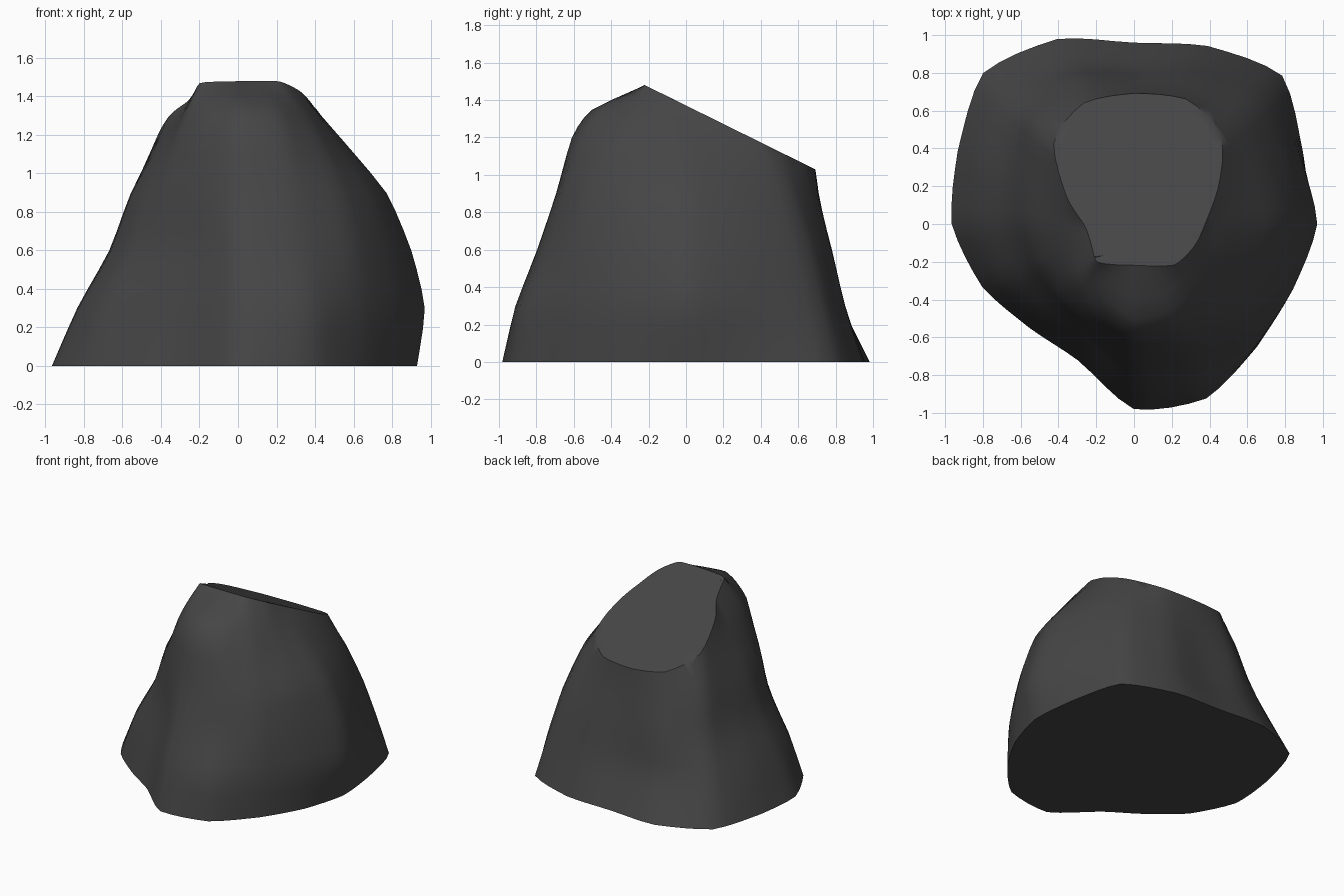
import bpy, bmesh, math
from mathutils import Vector

if "Cube" in bpy.data.objects:
    bpy.data.objects.remove(bpy.data.objects["Cube"])

# Horizontal sections of the boulder: height -> 16 radii, counter-clockwise from +x
SECTIONS = [
    (0.00, [.93, .97, 1.11, 1.02, .96, 1.06, 1.13, 1.01, .965, .87, .78, .78, .98, 1.0, .92, .90]),
    (0.30, [.97, .95, 1.02, .92, .83, .90, .98, .89, .83, .77, .70, .71, .90, .96, .91, .91]),
    (0.60, [.90, .88, .92, .84, .77, .83, .84, .72, .66, .62, .60, .63, .79, .83, .85, .85]),
    (0.90, [.77, .75, .79, .75, .71, .74, .74, .60, .55, .53, .54, .59, .69, .73, .75, .75]),
    (1.20, [.52, .54, .62, .68, .67, .65, .58, .44, .38, .38, .44, .52, .61, .62, .58, .53]),
    (1.35, [.39, .43, .53, .62, .65, .60, .50, .36, .28, .29, .36, .42, .50, .50, .45, .41]),
    (1.50, [.30, .36, .45, .57, .62, .56, .43, .28, .18, .20, .26, .20, .17, .20, .28, .28]),
]
AROUND, UP = 4, 3   # interpolation steps between control points
FACET = 0.4         # 0 = fully rounded, 1 = straight facets


def spline(a, b, c, d, t):
    """Value between b and c: Catmull-Rom mixed with a straight line."""
    curve = 0.5 * (2 * b + (c - a) * t + (2 * a - 5 * b + 4 * c - d) * t * t
                   + (3 * b - a - 3 * c + d) * t ** 3)
    return curve * (1 - FACET) + (b + (c - b) * t) * FACET


def closed_ring(radii):
    n = len(radii)
    pts = [Vector((r * math.cos(math.tau * k / n), r * math.sin(math.tau * k / n)))
           for k, r in enumerate(radii)]
    return [spline(pts[k - 1], pts[k], pts[(k + 1) % n], pts[(k + 2) % n], s / AROUND)
            for k in range(n) for s in range(AROUND)]


# Smooth the control sections around, then upwards
rows = [[Vector((x, y, z)) for x, y in closed_ring(r)] for z, r in SECTIONS]
last = len(rows) - 1
levels = []
for i in range(last):
    a, b, c, d = rows[max(i - 1, 0)], rows[i], rows[i + 1], rows[min(i + 2, last)]
    for s in range(UP):
        levels.append([spline(*v, s / UP) for v in zip(a, b, c, d)])
levels.append(rows[-1])
for p in levels[0]:
    p.z = 0

# Loft the boulder sides
bm = bmesh.new()
loops = [[bm.verts.new(p) for p in level] for level in levels]
n = len(loops[0])
for lo, hi in zip(loops, loops[1:]):
    for k in range(n):
        j = (k + 1) % n
        bm.faces.new((lo[k], lo[j], hi[j], hi[k]))
bm.faces.new(loops[0][::-1])
bm.faces.new(loops[-1])

# Slice off the sloping top facet, with a rim inside it to keep its shading flat
slope = Vector((0, 0.494, 1)).normalized()
bmesh.ops.bisect_plane(bm, geom=bm.verts[:] + bm.edges[:] + bm.faces[:],
                       plane_co=Vector((0, -0.2, 1.47)), plane_no=slope, clear_outer=True)
bmesh.ops.holes_fill(bm, edges=[e for e in bm.edges if e.is_boundary], sides=0)
bmesh.ops.recalc_face_normals(bm, faces=bm.faces[:])
bmesh.ops.remove_doubles(bm, verts=bm.verts[:], dist=0.004)
top = [f for f in bm.faces if f.normal.dot(slope) > 0.999 and len(f.verts) > 8]
bmesh.ops.inset_region(bm, faces=top, thickness=0.05)

mesh = bpy.data.meshes.new("boulder")
bm.to_mesh(mesh)
bm.free()
boulder = bpy.data.objects.new("boulder", mesh)
bpy.context.collection.objects.link(boulder)

# Dark stone colour
stone = bpy.data.materials.new("dark_stone")
stone.diffuse_color = (0.06, 0.06, 0.06, 1)
stone.use_nodes = True
stone.node_tree.nodes["Principled BSDF"].inputs["Base Color"].default_value = stone.diffuse_color
mesh.materials.append(stone)

bpy.context.view_layer.objects.active = boulder
boulder.select_set(True)
bpy.ops.object.shade_smooth_by_angle(angle=math.radians(48))
